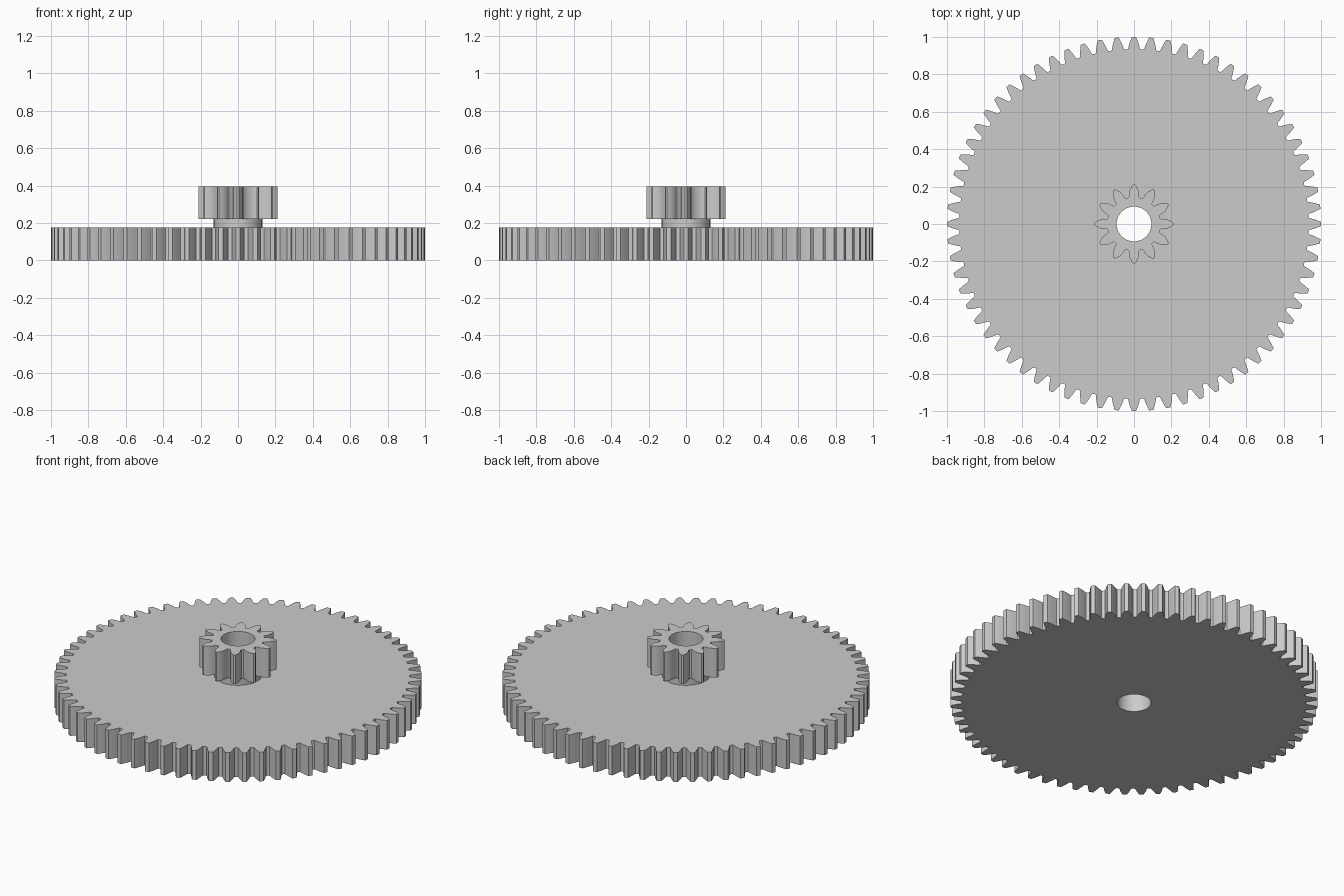
import bpy, bmesh
from math import pi, sin, cos, tan, acos, radians

cube = bpy.data.objects.get("Cube")
if cube:
    bpy.data.objects.remove(cube)

MODULE = 1 / 35          # shared tooth size of both gears
PRESSURE = radians(20)
BORE = 0.093

grey = bpy.data.materials.new("light grey")
grey.use_nodes = True
grey.diffuse_color = (0.6, 0.6, 0.6, 1)
grey.node_tree.nodes["Principled BSDF"].inputs["Base Color"].default_value = (0.6, 0.6, 0.6, 1)


def polar(r, a):
    return (r * cos(a), r * sin(a))


def circle(r, n=64):
    return [polar(r, 2 * pi * i / n) for i in range(n)]


def involute(a):
    return tan(a) - a


def gear_outline(teeth, tip, root, shift=0.0, steps=5):
    """Involute gear outline with one tooth centred on +x."""
    pitch = teeth * MODULE / 2
    base = pitch * cos(PRESSURE)
    half = (pi / 4 + shift * tan(PRESSURE)) * MODULE / pitch + involute(PRESSURE)
    start = max(base, root + 0.3 * MODULE)
    # one flank from root to tip, as (radius, half angle) pairs
    flank = []
    for i in range(steps + 1):
        r = start + (tip - start) * i / steps
        flank.append((r, half - involute(acos(min(1, base / r)))))
    # rounded foot of the tooth
    foot_angle = flank[0][1]
    gap = pi / teeth - foot_angle
    foot = [(root, foot_angle + gap * 0.6),
            (root + (start - root) * 0.3, foot_angle + gap * 0.2)]
    side = foot + flank
    points = []
    for t in range(teeth):
        centre = 2 * pi * t / teeth
        points += [polar(r, centre - a) for r, a in side]
        points += [polar(r, centre + a) for r, a in reversed(side)]
    return points


def bored_prism(name, outline, bottom, top):
    """Extrude an outline with the shaft hole through it."""
    bm = bmesh.new()
    for loop in (outline, circle(BORE)):
        verts = [bm.verts.new((x, y, bottom)) for x, y in loop]
        for i, v in enumerate(verts):
            bm.edges.new((verts[i - 1], v))
    bmesh.ops.triangle_fill(bm, edges=bm.edges[:], use_beauty=True)
    new = bmesh.ops.extrude_face_region(bm, geom=bm.faces[:], use_keep_orig=True)["geom"]
    moved = [g for g in new if isinstance(g, bmesh.types.BMVert)]
    bmesh.ops.translate(bm, verts=moved, vec=(0, 0, top - bottom))
    bmesh.ops.recalc_face_normals(bm, faces=bm.faces[:])
    mesh = bpy.data.meshes.new(name)
    bm.to_mesh(mesh)
    bm.free()
    mesh.materials.append(grey)
    obj = bpy.data.objects.new(name, mesh)
    bpy.context.collection.objects.link(obj)
    bpy.ops.object.select_all(action='DESELECT')
    obj.select_set(True)
    bpy.context.view_layer.objects.active = obj
    bpy.ops.object.shade_smooth_by_angle(angle=radians(25))
    return obj


# Large wheel, spacer collar and small pinion stacked on one shaft hole
bored_prism("large_gear", gear_outline(68, 1.0, 0.934), 0, 0.175)
bored_prism("collar", circle(0.13), 0.175, 0.22)
bored_prism("pinion", gear_outline(12, 0.211, 0.143, shift=0.4), 0.22, 0.395)
